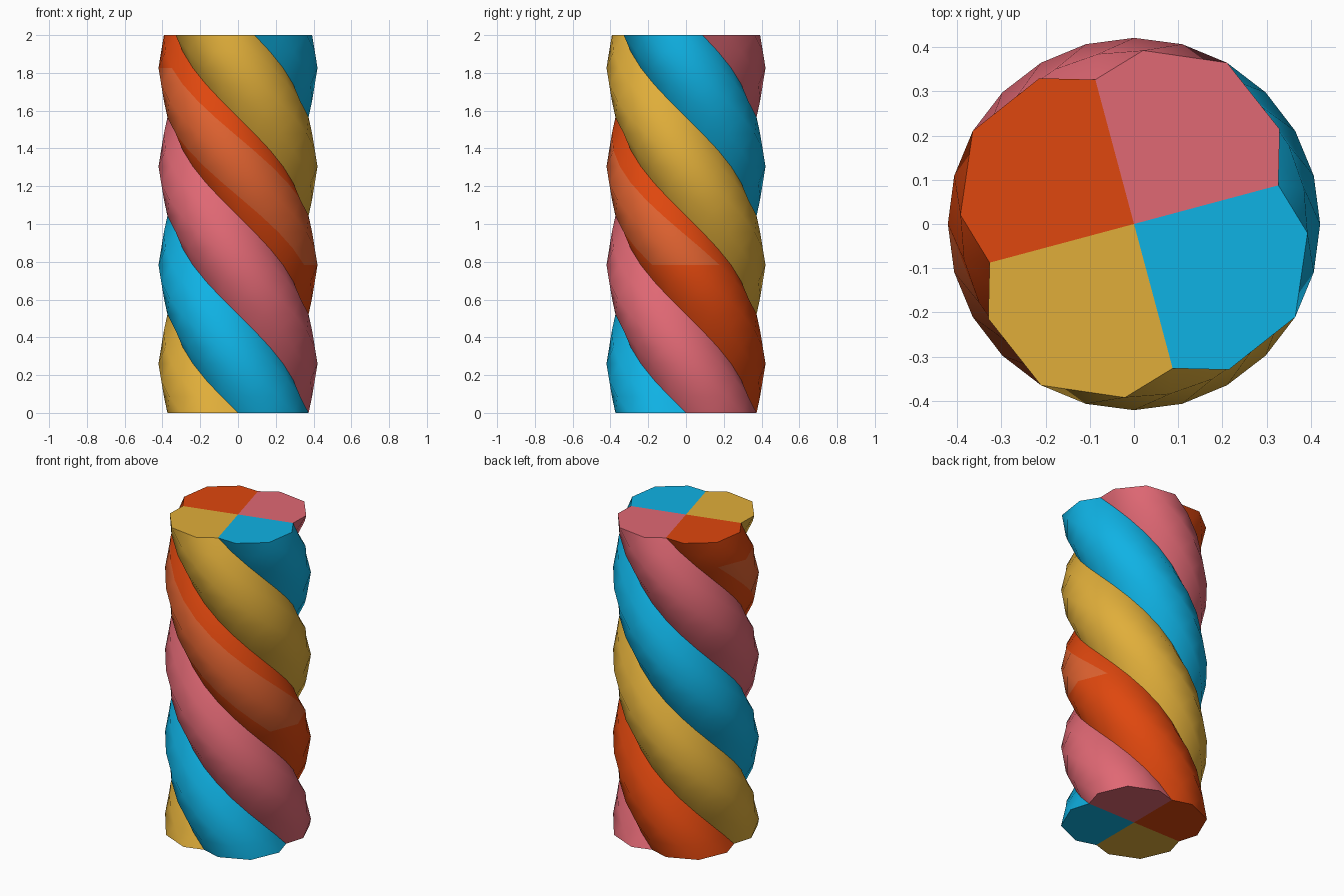
import bpy, bmesh, math

if "Cube" in bpy.data.objects:
    bpy.data.objects.remove(bpy.data.objects["Cube"])

HEIGHT, TURN, STEPS = 2.0, -345, 23
# outer profile of one strand: (angle from strand centre, radius)
PROFILE = [(-45, 0.338), (-27, 0.393), (0, 0.421), (27, 0.393), (45, 0.338)]


def material(name, rgb):
    lin = [((c / 255 + 0.055) / 1.055) ** 2.4 for c in rgb]
    m = bpy.data.materials.new(name)
    m.diffuse_color = (*lin, 1)
    m.use_nodes = True
    m.node_tree.nodes["Principled BSDF"].inputs["Base Color"].default_value = m.diffuse_color
    return m


pink = material("pink", (224, 104, 116))
orange = material("orange", (223, 71, 14))
light_orange = material("light orange", (223, 98, 48))
yellow = material("yellow", (224, 174, 58))
blue = material("blue", (15, 178, 228))


def strand(name, centre, mats):
    bm = bmesh.new()
    rings = []
    for i in range(STEPS + 1):
        t = i / STEPS
        ring = []
        for a, r in PROFILE:
            ang = math.radians(centre + a + TURN * t)
            ring.append(bm.verts.new((r * math.cos(ang), r * math.sin(ang), HEIGHT * t)))
        rings.append(ring)
    # twisted outer skin
    for i in range(STEPS):
        z = (i + 0.5) / STEPS * HEIGHT
        for j in range(len(PROFILE) - 1):
            f = bm.faces.new((rings[i][j], rings[i][j + 1], rings[i + 1][j + 1], rings[i + 1][j]))
            f.smooth = True
            # lighter worn stripe along the middle of the strand
            if len(mats) > 1 and j in (1, 2) and 0.78 < z < 1.85:
                f.material_index = 1
    # flat wedge caps meeting at the axis
    bm.faces.new([bm.verts.new((0, 0, HEIGHT))] + rings[-1])
    bm.faces.new([bm.verts.new((0, 0, 0))] + rings[0]).normal_flip()
    mesh = bpy.data.meshes.new(name)
    bm.normal_update()
    bm.to_mesh(mesh)
    bm.free()
    for m in mats:
        mesh.materials.append(m)
    bpy.context.collection.objects.link(bpy.data.objects.new(name, mesh))


strand("pink_strand", 45, [pink])
strand("orange_strand", 135, [orange, light_orange])
strand("yellow_strand", 225, [yellow])
strand("blue_strand", 315, [blue])
